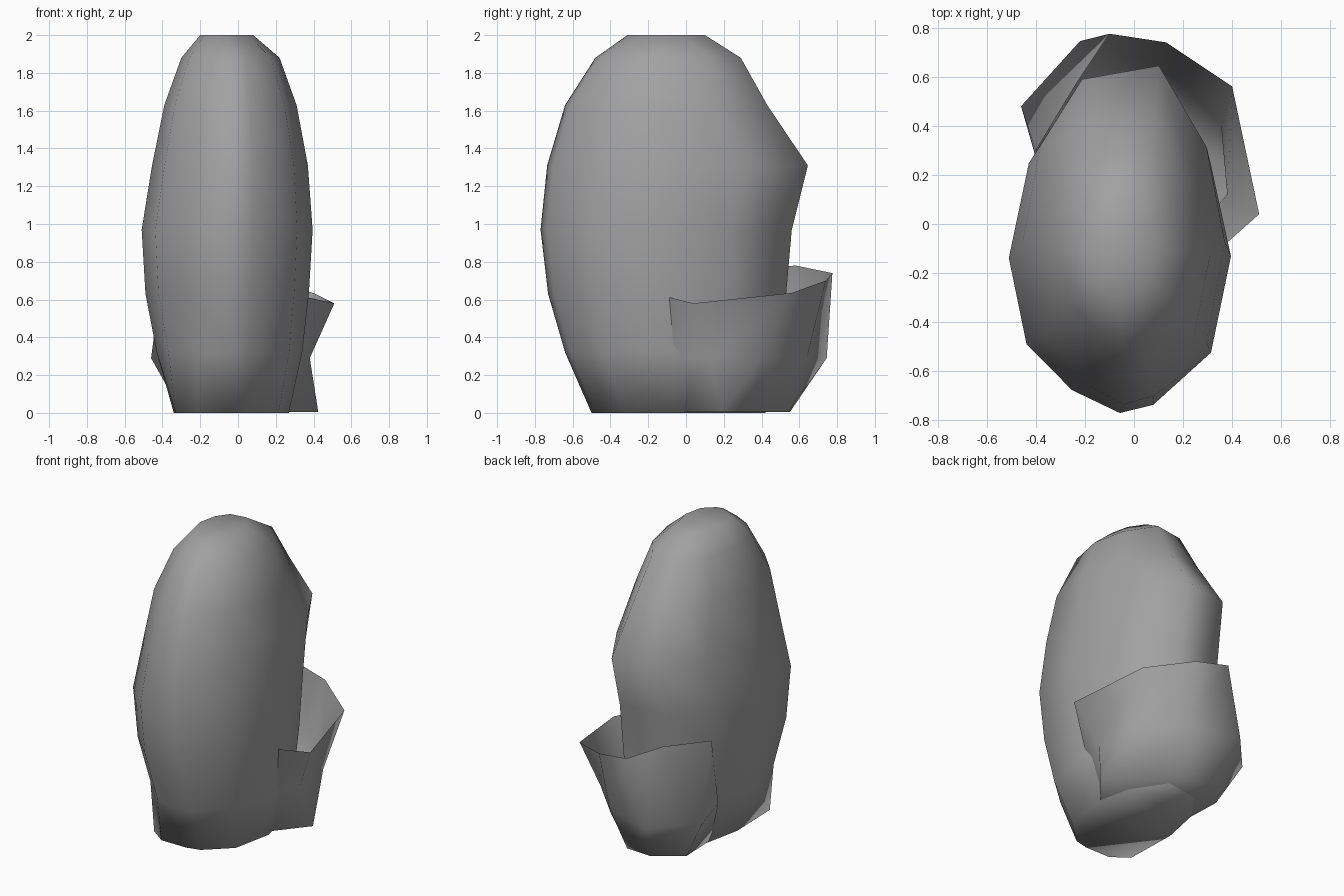
import bpy, bmesh

if "Cube" in bpy.data.objects:
    bpy.data.objects.remove(bpy.data.objects["Cube"])

stone = bpy.data.materials.new("stone")
stone.diffuse_color = (.36, .36, .36, 1)
stone.use_nodes = True
stone.node_tree.nodes["Principled BSDF"].inputs["Base Color"].default_value = stone.diffuse_color


def loft(name, rows, top=True):
    """Skin a stack of point rows, cap the ends and shade smooth."""
    bm = bmesh.new()
    vs = [[bm.verts.new(p) for p in row] for row in rows]
    n = len(vs[0])
    for a, b in zip(vs, vs[1:]):
        for i in range(n if top else n - 1):
            j = (i + 1) % n
            bm.faces.new((a[i], a[j], b[j], b[i]))
    bm.faces.new(vs[0][::-1])
    if top:
        bm.faces.new(vs[-1])
    bmesh.ops.triangulate(bm, faces=[f for f in bm.faces if len(f.verts) > 4])
    bmesh.ops.recalc_face_normals(bm, faces=bm.faces)
    for f in bm.faces:
        f.smooth = True
    me = bpy.data.meshes.new(name)
    bm.to_mesh(me)
    bm.free()
    me.materials.append(stone)
    ob = bpy.data.objects.new(name, me)
    bpy.context.collection.objects.link(ob)
    return ob


# main boulder: one irregular outline fitted to bounds at each height
outline = [(-1, -.05), (-.82, .53), (-.41, .92), (.35, 1), (.82, .52), (1, -.04),
           (.82, -.63), (.3, -.95), (0, -1), (-.43, -.86), (-.84, -.58)]
# z, xmin, xmax, ymin, ymax
levels = [(0, -.34, .27, -.50, .42), (.32, -.43, .34, -.64, .48),
          (.63, -.49, .375, -.73, .53), (.97, -.51, .395, -.77, .56),
          (1.31, -.455, .37, -.735, .645), (1.63, -.39, .31, -.64, .43),
          (1.88, -.30, .22, -.48, .29), (2.0, -.20, .08, -.31, .10)]
rings = []
for z, x0, x1, y0, y1 in levels:
    rings.append([((x0 + x1) / 2 + u * (x1 - x0) / 2,
                   (y0 + y1) / 2 + v * (y1 - y0) / 2, z) for u, v in outline])
rings[0][10] = (-.33, -.42, 0)      # squarer front left foot
rings[0][9] = (-.22, -.50, 0)
loft("boulder", rings)

# broken shell round the back and right, open on top, its ends sunk into the boulder
rim = [(.33, -.12, .62), (.51, .04, .58), (.40, .56, .635), (.13, .74, .70),
       (-.10, .775, .74), (-.23, .58, .78), (-.40, .30, .76)]
mid = [(.28, -.10), (.38, .12), (.355, .40), (.12, .64), (-.22, .745), (-.46, .48), (-.38, .20)]
foot = [(.22, -.06), (.425, .19), (.25, .35), (.06, .54), (-.12, .55), (-.30, .42), (-.29, .15)]
loft("ledge", [[(x, y, .004) for x, y in foot], [(x, y, .29) for x, y in mid], rim], top=False)
